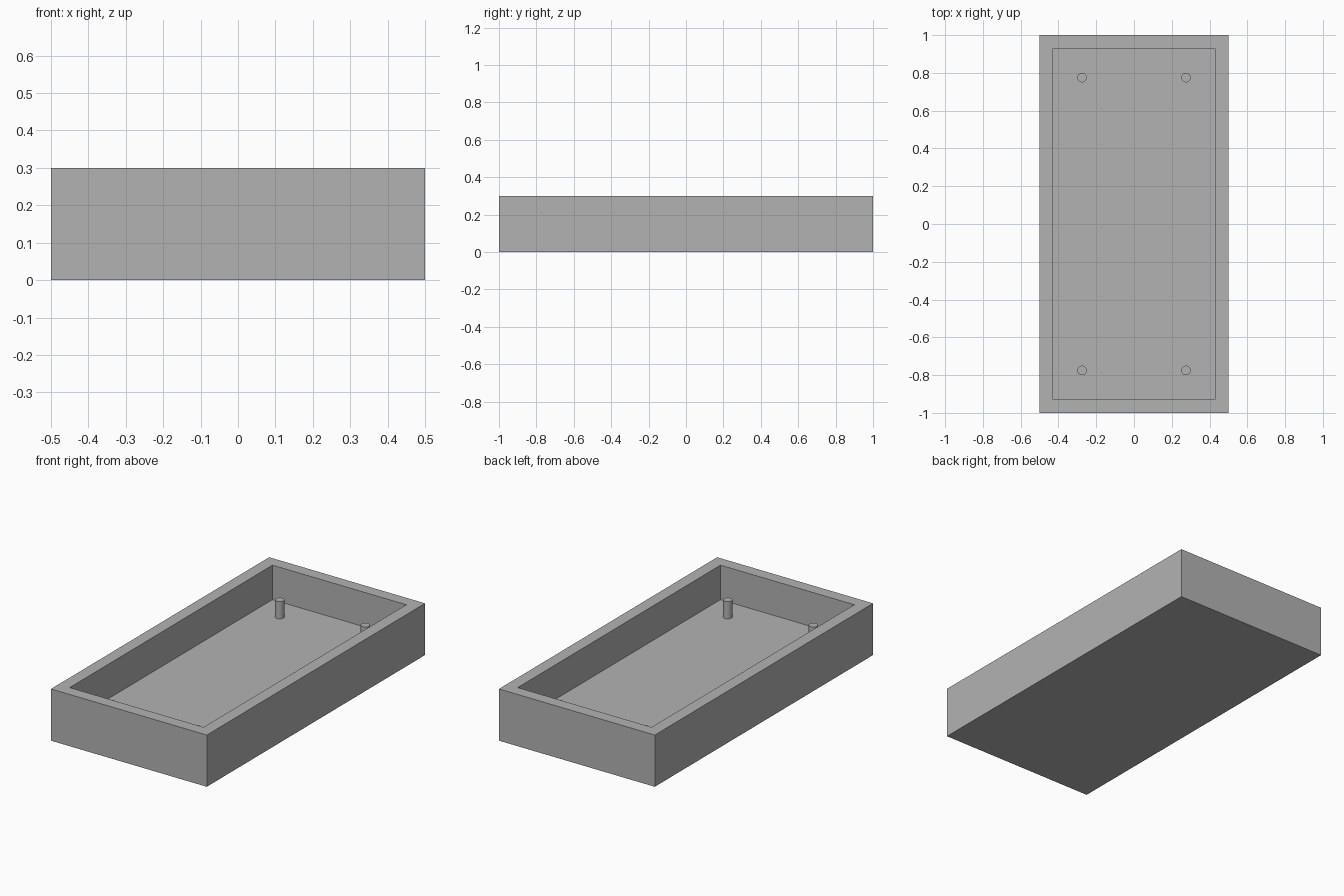
import bpy
import bmesh

cube = bpy.data.objects.get("Cube")
if cube:
    bpy.data.objects.remove(cube, do_unlink=True)

# One plain grey for everything
grey = bpy.data.materials.new("plain grey")
grey.use_nodes = True
colour = (0.45, 0.45, 0.45, 1)
grey.diffuse_color = colour
grey.node_tree.nodes["Principled BSDF"].inputs["Base Color"].default_value = colour

WIDTH, LENGTH, HEIGHT = 1.0, 2.0, 0.3
WALL, FLOOR = 0.1, 0.1
POST_RADIUS, POST_HEIGHT = 0.025, 0.1
POST_X, POST_Y = 0.275, 0.775


def make_tray():
    """Solid block whose top is inset to a rim and sunk down to the floor."""
    bm = bmesh.new()
    bmesh.ops.create_cube(bm, size=1)
    bmesh.ops.scale(bm, vec=(WIDTH, LENGTH, HEIGHT), verts=bm.verts)
    bmesh.ops.translate(bm, vec=(0, 0, HEIGHT / 2), verts=bm.verts)
    top = max(bm.faces, key=lambda f: f.calc_center_median().z)
    bmesh.ops.inset_region(bm, faces=[top], thickness=WALL)
    cavity = bmesh.ops.extrude_discrete_faces(bm, faces=[top])["faces"][0]
    bmesh.ops.translate(bm, vec=(0, 0, FLOOR - HEIGHT), verts=cavity.verts)
    bmesh.ops.recalc_face_normals(bm, faces=bm.faces)
    mesh = bpy.data.meshes.new("tray")
    bm.to_mesh(mesh)
    bm.free()
    mesh.materials.append(grey)
    tray = bpy.data.objects.new("tray", mesh)
    bpy.context.collection.objects.link(tray)


def make_post(name, x, y):
    """Small round mounting post standing on the tray floor."""
    bpy.ops.mesh.primitive_cylinder_add(
        vertices=32, radius=POST_RADIUS, depth=POST_HEIGHT,
        location=(x, y, FLOOR + POST_HEIGHT / 2))
    post = bpy.context.object
    post.name = name
    post.data.materials.append(grey)
    bpy.ops.object.shade_smooth_by_angle()


make_tray()
for end, sy in (("front", -1), ("back", 1)):
    for side, sx in (("right", -1), ("left", 1)):
        make_post(f"{end}_{side}_post", sx * POST_X, sy * POST_Y)
